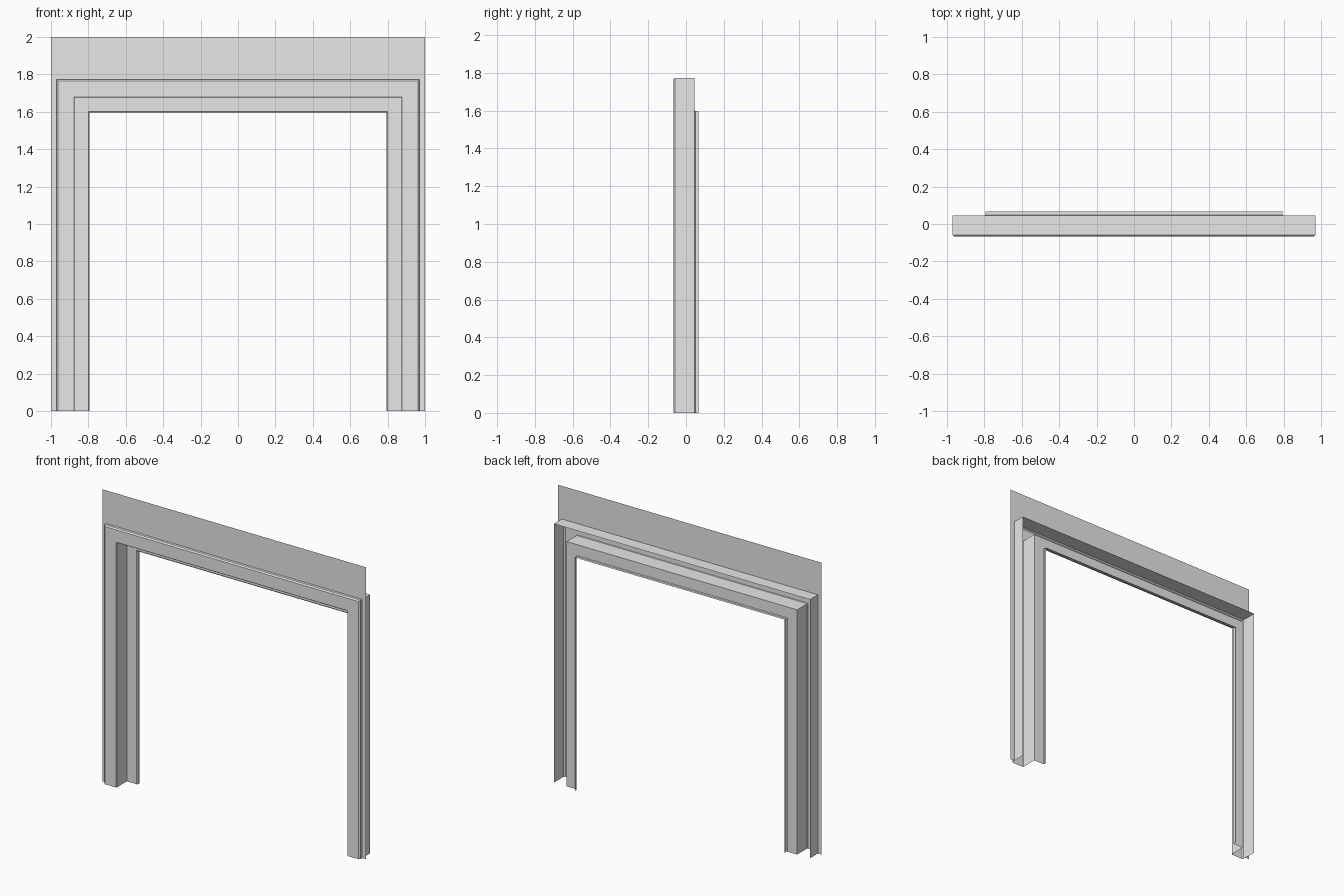
import bpy
import bmesh

cube = bpy.data.objects.get("Cube")
if cube:
    bpy.data.objects.remove(cube, do_unlink=True)

# Single grey paint
grey = bpy.data.materials.new("plain grey")
grey.use_nodes = True
colour = (0.8, 0.8, 0.8, 1.0)
grey.diffuse_color = colour
grey.node_tree.nodes["Principled BSDF"].inputs["Base Color"].default_value = colour

HEAD = 0.803  # how much higher the head sits than the half width


def arch_sheet(name, profile):
    """Sweep a section of (half width, depth, head height) up, across and down."""
    bm = bmesh.new()
    rows = []
    for half, y, top in profile:
        path = [(-half, 0), (-half, top), (half, top), (half, 0)]
        rows.append([bm.verts.new((x, y, z)) for x, z in path])
    for outer, inner in zip(rows, rows[1:]):
        for i in range(3):
            bm.faces.new((outer[i], inner[i], inner[i + 1], outer[i + 1]))
    mesh = bpy.data.meshes.new(name)
    bm.to_mesh(mesh)
    bm.free()
    mesh.materials.append(grey)
    obj = bpy.data.objects.new(name, mesh)
    bpy.context.collection.objects.link(obj)
    return obj


# Thin wall sheet around the frame
WALL_Y = -0.041
arch_sheet("wall_panel", [(1.0, WALL_Y, 2.0), (0.97, WALL_Y, 0.97 + HEAD)])

# Casing: outer side, chamfer, front, deep reveal, stop face and rear lip
section = [
    (0.97, 0.045),
    (0.97, -0.059),
    (0.962, -0.067),
    (0.877, -0.067),
    (0.874, -0.064),
    (0.874, 0.045),
    (0.799, 0.045),
    (0.794, 0.049),
    (0.794, 0.067),
]
arch_sheet("door_casing", [(d, y, d + HEAD) for d, y in section])
